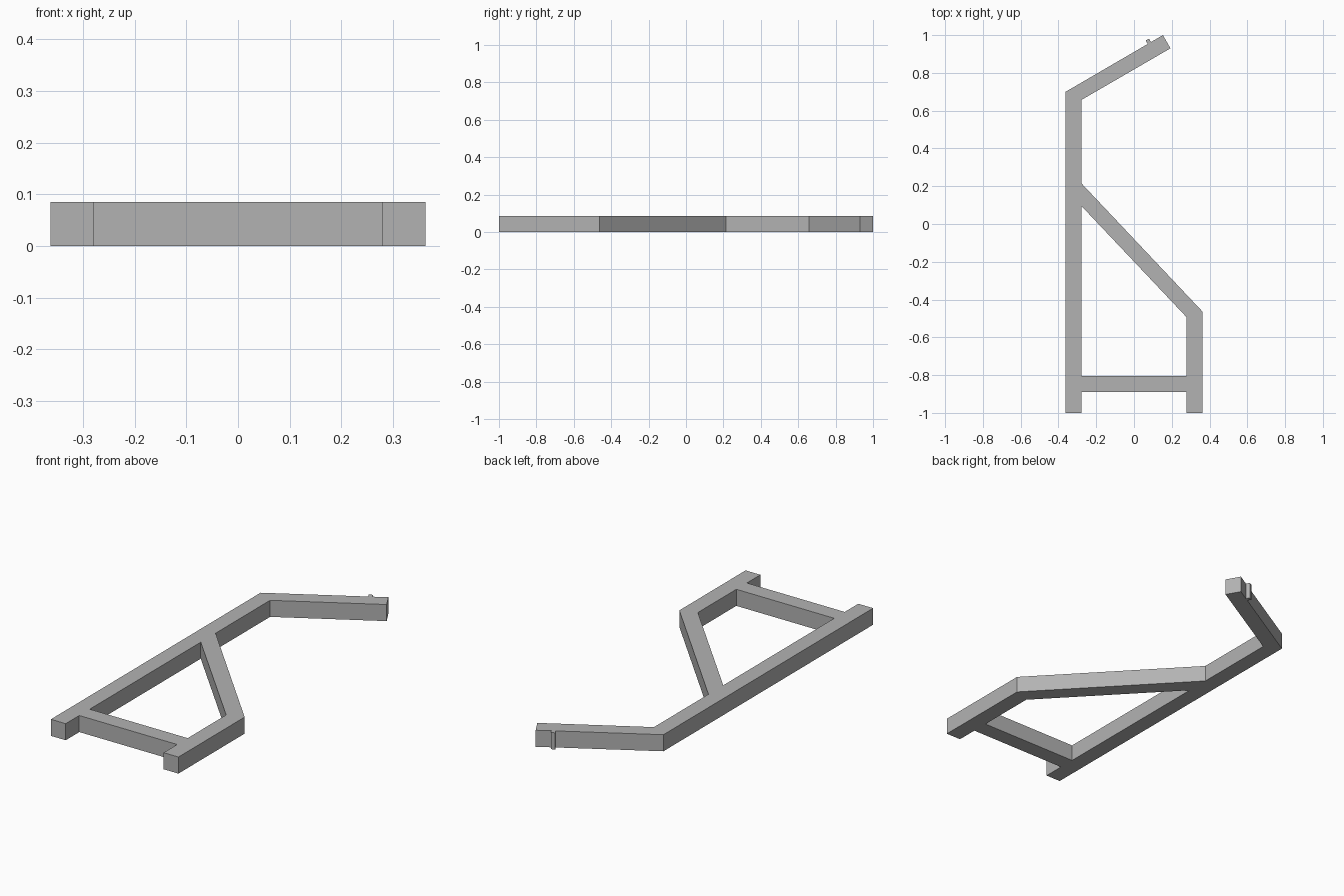
import bpy
import bmesh
from mathutils import Vector

cube = bpy.data.objects.get("Cube")
if cube:
    bpy.data.objects.remove(cube, do_unlink=True)

HEIGHT = 0.085
IN, OUT = 0.278, 0.362      # inner and outer faces of the two long rails

grey = bpy.data.materials.new("plain grey")
grey.use_nodes = True
colour = (0.45, 0.45, 0.45, 1)
grey.diffuse_color = colour
grey.node_tree.nodes["Principled BSDF"].inputs["Base Color"].default_value = colour


def bar(name, outline, height=HEIGHT):
    """Extrude a flat outline upwards from the ground into a solid bar."""
    bm = bmesh.new()
    face = bm.faces.new([bm.verts.new((x, y, 0)) for x, y in outline])
    top = bmesh.ops.extrude_face_region(bm, geom=[face])["geom"]
    verts = [g for g in top if isinstance(g, bmesh.types.BMVert)]
    bmesh.ops.translate(bm, verts=verts, vec=(0, 0, height))
    bmesh.ops.recalc_face_normals(bm, faces=bm.faces)
    mesh = bpy.data.meshes.new(name)
    bm.to_mesh(mesh)
    bm.free()
    mesh.materials.append(grey)
    obj = bpy.data.objects.new(name, mesh)
    bpy.context.collection.objects.link(obj)
    return obj


# Mitred corners shared by neighbouring bars
arm_out, arm_in = Vector((-OUT, 0.70)), Vector((-IN, 0.657))
tip_out, tip_in = Vector((0.153, 1.0)), Vector((0.193, 0.93))
knee_in, knee_out = (IN, -0.493), (OUT, -0.463)

# Long and short rails, running back from the front feet
bar("long_rail", [(-OUT, -1), (-IN, -1), arm_in, arm_out])
bar("short_rail", [(IN, -1), (OUT, -1), knee_out, knee_in])

# Braces joining the rails
bar("cross_bar", [(-IN, -0.89), (IN, -0.89), (IN, -0.805), (-IN, -0.805)])
bar("diagonal_brace", [(-IN, 0.095), knee_in, knee_out, (-IN, 0.215)])

# Angled arm at the back
bar("angled_arm", [arm_out, arm_in, tip_in, tip_out])

# Small tab on the back face of the arm
along = (tip_out - arm_out).normalized()
outward = Vector((-along.y, along.x))
root = tip_out - along * 0.083
half, depth = along * 0.01, outward * 0.021
sunk = outward * -0.005
bar("arm_tab", [root - half + sunk, root + half + sunk,
                root + half + depth, root - half + depth])
